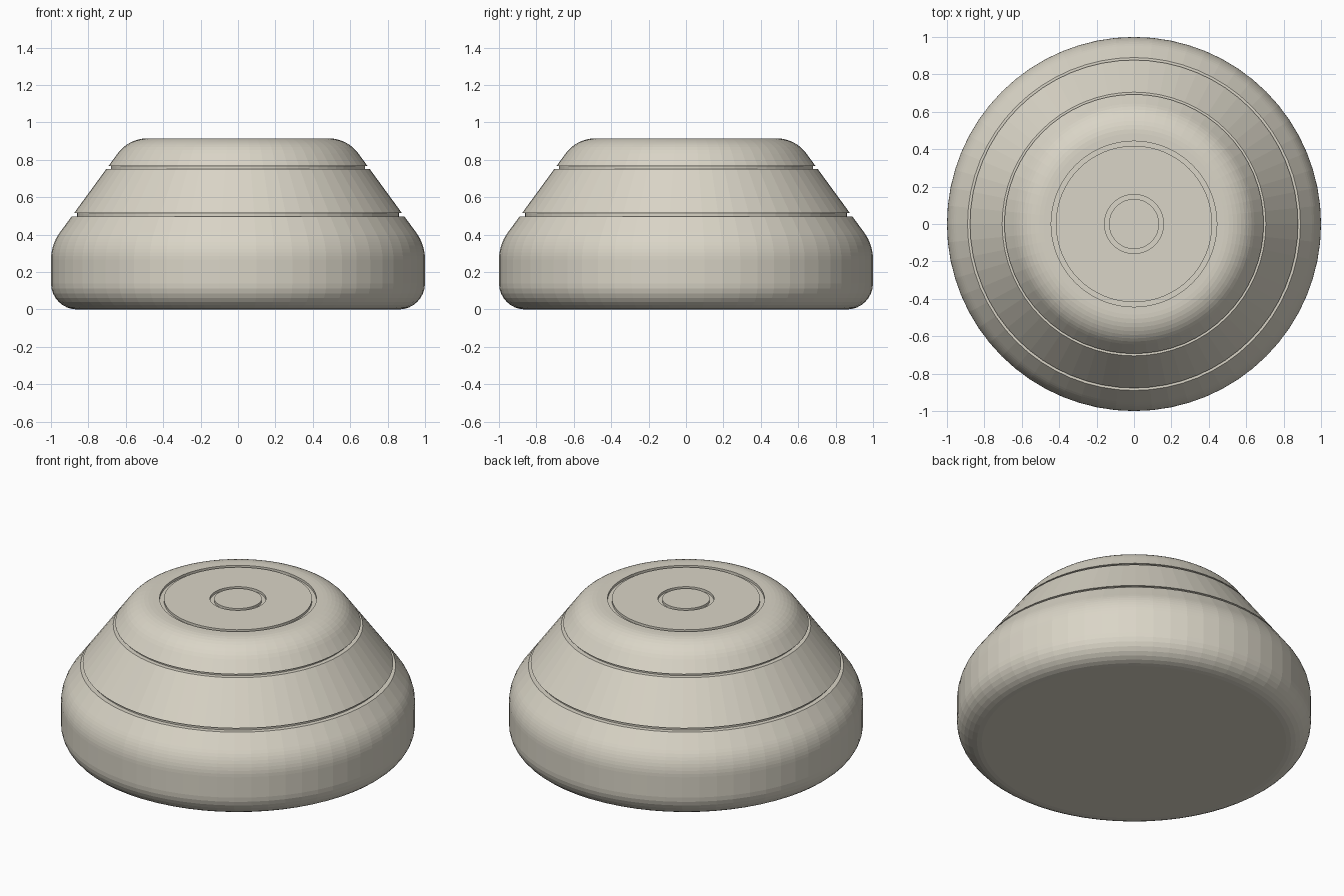
import bpy, bmesh, math
from mathutils import Vector

cube = bpy.data.objects.get("Cube")
if cube:
    bpy.data.objects.remove(cube, do_unlink=True)

SEGMENTS = 64
ARC_STEPS = 8

# Warm off-white plastic
cream = bpy.data.materials.new("warm_cream")
cream.use_nodes = True
COLOUR = (0.70, 0.665, 0.57, 1)
cream.diffuse_color = COLOUR
cream.node_tree.nodes["Principled BSDF"].inputs["Base Color"].default_value = COLOUR


def round_corner(before, corner, after, tangent):
    """Points of a circular arc that rounds one profile corner."""
    to_a, to_b = (before - corner).normalized(), (after - corner).normalized()
    half = to_a.angle(to_b) / 2
    centre = corner + (to_a + to_b).normalized() * tangent / math.cos(half)
    start, end = corner + to_a * tangent - centre, corner + to_b * tangent - centre
    sweep = start.angle(end)
    points = []
    for i in range(ARC_STEPS + 1):
        t = i / ARC_STEPS
        a, b = math.sin((1 - t) * sweep), math.sin(t * sweep)
        points.append(centre + (start * a + end * b) / math.sin(sweep))
    return points


def revolve(name, profile):
    """Turn a (radius, height, rounding) profile around the z axis."""
    corners = [Vector((r, 0, z)) for r, z, _ in profile]
    path = []
    for i, (_, _, tangent) in enumerate(profile):
        if tangent:
            path += round_corner(corners[i - 1], corners[i], corners[i + 1], tangent)
        else:
            path.append(corners[i])
    bm = bmesh.new()
    verts = [bm.verts.new(p) for p in path]
    edges = [bm.edges.new(pair) for pair in zip(verts, verts[1:])]
    bmesh.ops.spin(bm, geom=verts + edges, cent=(0, 0, 0), axis=(0, 0, 1),
                   angle=math.tau, steps=SEGMENTS, use_duplicate=False)
    bmesh.ops.remove_doubles(bm, verts=bm.verts, dist=0.0001)
    bmesh.ops.recalc_face_normals(bm, faces=bm.faces)
    mesh = bpy.data.meshes.new(name)
    bm.to_mesh(mesh)
    bm.free()
    mesh.materials.append(cream)
    obj = bpy.data.objects.new(name, mesh)
    bpy.context.collection.objects.link(obj)
    return obj


def cone_radius(z):
    return 0.89 - (z - 0.497) / 1.367


def side_groove(low, high):
    """Narrow horizontal slot cut into the sloping side."""
    inner = cone_radius(high) - 0.015
    return [(cone_radius(low), low, 0), (inner, low, 0),
            (inner, high, 0), (cone_radius(high), high, 0)]


def top_groove(outer, inner):
    """Shallow ring slot cut into the flat top."""
    floor = TOP - 0.015
    return [(outer, TOP, 0), (outer, floor, 0), (inner, floor, 0), (inner, TOP, 0)]


TOP = 0.915
SHOULDER = 0.347

# Body: rounded foot, upright wall, grooved cone, flat top with ring grooves
profile = [(0, 0, 0), (1, 0, 0.14), (1, SHOULDER, 0.08)]
profile += side_groove(0.497, 0.515)
profile += side_groove(0.75, 0.766)
profile.append((cone_radius(TOP), TOP, 0.1))
profile += top_groove(0.443, 0.418)
profile += top_groove(0.158, 0.134)
profile.append((0, TOP, 0))
revolve("domed_base", profile)
